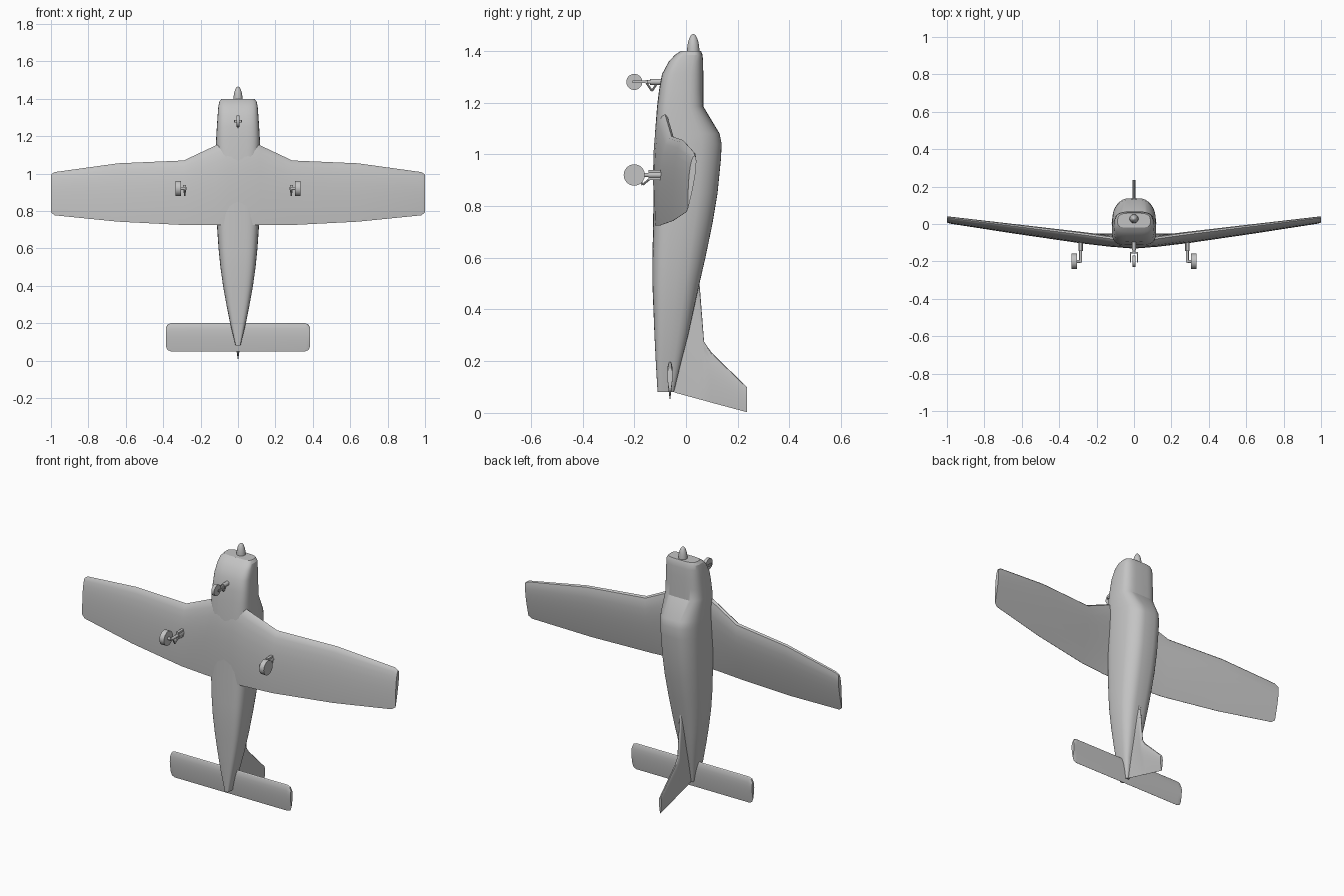
import bpy, bmesh, math
from mathutils import Vector

if "Cube" in bpy.data.objects:
    bpy.data.objects.remove(bpy.data.objects["Cube"])

grey = bpy.data.materials.new("plain grey")
grey.diffuse_color = (0.55, 0.55, 0.55, 1)
grey.use_nodes = True
grey.node_tree.nodes["Principled BSDF"].inputs["Base Color"].default_value = grey.diffuse_color


def finish(name, bm, angle=30):
    bmesh.ops.recalc_face_normals(bm, faces=bm.faces)
    me = bpy.data.meshes.new(name)
    bm.to_mesh(me)
    bm.free()
    ob = bpy.data.objects.new(name, me)
    bpy.context.collection.objects.link(ob)
    me.materials.append(grey)
    bpy.ops.object.select_all(action='DESELECT')
    ob.select_set(True)
    bpy.context.view_layer.objects.active = ob
    bpy.ops.object.shade_smooth_by_angle(angle=math.radians(angle))
    return ob


def loft(name, rings, angle=30):
    bm = bmesh.new()
    vs = [[bm.verts.new(p) for p in r] for r in rings]
    n = len(vs[0])
    for a, b in zip(vs, vs[1:]):
        for i in range(n):
            j = (i + 1) % n
            bm.faces.new((a[i], a[j], b[j], b[i]))
    bm.faces.new(vs[0])
    bm.faces.new(vs[-1])
    return finish(name, bm, angle)


def airfoil(le, te, th, n=10):
    """Section from leading point to trailing point, thickness along th."""
    le, te, th = Vector(le), Vector(te), Vector(th)
    up, low = [], []
    for i in range(n + 1):
        t = (1 - math.cos(math.pi * i / n)) / 2
        h = 5 * (.2969 * math.sqrt(t) - .126 * t - .3516 * t**2 + .2843 * t**3 - .1 * t**4)
        c = le.lerp(te, t)
        up.append(c + th * h)
        low.append(c - th * h)
    return up + low[:0:-1]


def rod(name, a, b, r1, r2=None, sides=16):
    a, b = Vector(a), Vector(b)
    bm = bmesh.new()
    bmesh.ops.create_cone(bm, cap_ends=True, segments=sides, radius1=r1,
                          radius2=r1 if r2 is None else r2, depth=(b - a).length)
    q = Vector((0, 0, 1)).rotation_difference(b - a)
    bmesh.ops.rotate(bm, verts=bm.verts, matrix=q.to_matrix())
    bmesh.ops.translate(bm, verts=bm.verts, vec=(a + b) / 2)
    return finish(name, bm)


def box(name, lo, hi):
    bm = bmesh.new()
    bmesh.ops.create_cube(bm, size=1)
    lo, hi = Vector(lo), Vector(hi)
    bmesh.ops.scale(bm, verts=bm.verts, vec=hi - lo)
    bmesh.ops.translate(bm, verts=bm.verts, vec=(lo + hi) / 2)
    return finish(name, bm)


# fuselage: z, belly y, top y, half width, narrowing of the top
body = [(.08, -.11, -.047, .013, .1), (.2, -.117, -.018, .042, .15),
        (.3, -.122, .008, .062, .2), (.4, -.126, .03, .08, .25),
        (.5, -.13, .052, .094, .28), (.6, -.13, .075, .104, .3),
        (.73, -.127, .102, .113, .3), (.85, -.126, .122, .117, .3),
        (.98, -.124, .135, .119, .3), (1.04, -.122, .138, .119, .3),
        (1.08, -.12, .13, .119, .27), (1.185, -.112, .067, .117, .1),
        (1.25, -.104, .067, .113, .1), (1.31, -.093, .067, .109, .1),
        (1.36, -.066, .066, .105, .1), (1.385, -.042, .064, .1, .1),
        (1.4, -.02, .058, .088, .1)]


def body_ring(z, lo, hi, w, narrow, n=40):
    ring = []
    for i in range(n):
        a = 2 * math.pi * i / n
        c, s = math.cos(a), math.sin(a)
        x = math.copysign(abs(c) ** .5, c) * w
        y = math.copysign(abs(s) ** .5, s)
        if y > 0:
            x *= 1 - narrow * y * y
        ring.append((x, (lo + hi) / 2 + y * (hi - lo) / 2, z))
    return ring


loft("fuselage", [body_ring(*s) for s in body], 26)

# spinner on the nose
spin = []
for i in range(8):
    a = math.radians(i * 12.5)
    r, z = .024 * math.cos(a), 1.395 + .07 * math.sin(a)
    spin.append([(r * math.cos(k * math.pi / 10), .028 + r * math.sin(k * math.pi / 10), z)
                 for k in range(20)])
loft("spinner", spin)


def both_sides(stations):
    return [(-s[0],) + s[1:] for s in reversed(stations)] + list(stations)


# wing: x, leading y z, trailing y z, thickness
wing = [(.05, -.085, 1.185, -.12, .725, .055), (.12, -.08, 1.15, -.117, .725, .053),
        (.29, -.056, 1.07, -.1, .725, .05), (.64, -.012, 1.055, -.05, .743, .04),
        (.98, .031, 1.008, .002, .777, .028), (1.0, .033, .995, .008, .792, .024)]
loft("wing", [airfoil((x, ly, lz), (x, ty, tz), (0, t, 0))
              for x, ly, lz, ty, tz, t in both_sides(wing)])

# tailplane
tail = [(.02, .2, .05), (.36, .2, .05), (.377, .193, .057), (.385, .175, .075)]
loft("tailplane", [airfoil((x, -.062, a), (x, -.062, b), (0, .021, 0))
                   for x, a, b in both_sides(tail)])

# fin: y, leading z, trailing z
fin = [(-.045, .56, .079), (.05, .53, .053), (.07, .275, .048),
       (.097, .236, .04), (.235, .1, .003)]
loft("fin", [airfoil((0, y, a), (0, y, b), (.017, 0, 0)) for y, a, b in fin])

# nose gear
rod("nose_leg", (0, -.08, 1.28), (0, -.14, 1.28), .012)
rod("nose_piston", (0, -.13, 1.28), (0, -.157, 1.28), .007)
rod("nose_wheel", (-.009, -.2, 1.28), (.009, -.2, 1.28), .031, sides=32)
box("nose_fork_bridge", (-.021, -.157, 1.273), (.021, -.149, 1.287))
for s in (-1, 1):
    box("nose_fork_arm", (s * .018 - .003, -.206, 1.275), (s * .018 + .003, -.15, 1.285))
rod("nose_link_upper", (0, -.115, 1.27), (0, -.132, 1.245), .004, sides=8)
rod("nose_link_lower", (0, -.132, 1.245), (0, -.152, 1.275), .004, sides=8)

# main gear, left and right
for s, side in ((-1, "left"), (1, "right")):
    x = s * .285
    rod(side + "_main_leg", (x, -.08, .92), (x, -.145, .92), .012)
    box(side + "_leg_collar", (x - .008, -.145, .9), (x + .008, -.098, .94))
    rod(side + "_main_piston", (x, -.14, .92), (x, -.205, .92), .008)
    rod(side + "_main_axle", (x, -.2, .92), (s * .31, -.2, .92), .008)
    rod(side + "_main_wheel", (s * .304, -.2, .92), (s * .333, -.2, .92), .041, sides=32)
    rod(side + "_link_upper", (x, -.14, .905), (x, -.168, .882), .004, sides=8)
    rod(side + "_link_lower", (x, -.168, .882), (x, -.185, .912), .004, sides=8)
